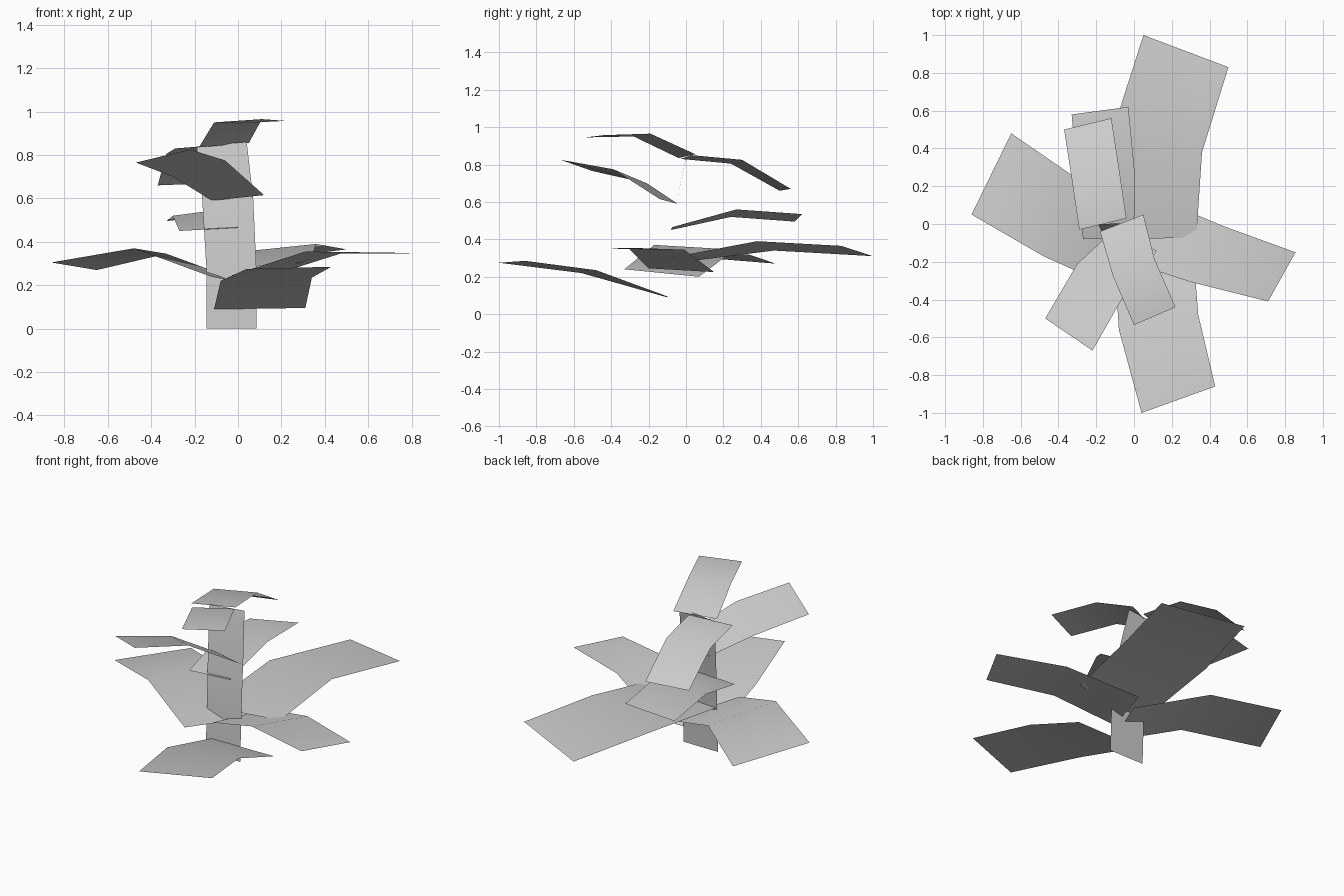
import bpy
import bmesh

cube = bpy.data.objects.get("Cube")
if cube:
    bpy.data.objects.remove(cube, do_unlink=True)

# Single pale grey for the whole plant
grey = bpy.data.materials.new("pale_grey")
grey.use_nodes = True
grey.diffuse_color = (0.6, 0.6, 0.6, 1)
grey.node_tree.nodes["Principled BSDF"].inputs["Base Color"].default_value = (0.6, 0.6, 0.6, 1)


def blade(name, edge_a, edge_b):
    """Thin bent strip bridged between two edge paths."""
    bm = bmesh.new()
    a = [bm.verts.new(p) for p in edge_a]
    b = [bm.verts.new(p) for p in edge_b]
    for i in range(len(a) - 1):
        face = bm.faces.new((a[i], b[i], b[i + 1], a[i + 1]))
        face.smooth = True
    bm.normal_update()
    # Leaves face upwards
    if sum(f.normal.z * f.calc_area() for f in bm.faces) < 0:
        bmesh.ops.reverse_faces(bm, faces=bm.faces[:])
    mesh = bpy.data.meshes.new(name)
    bm.to_mesh(mesh)
    bm.free()
    mesh.materials.append(grey)
    obj = bpy.data.objects.new(name, mesh)
    bpy.context.scene.collection.objects.link(obj)
    return obj


# Flat stem, leaning back towards its top
blade("stem",
      [(-0.145, -0.10, 0), (-0.145, -0.09, 0.27), (-0.165, -0.05, 0.60), (-0.19, 0.00, 0.84)],
      [(0.085, -0.10, 0), (0.085, -0.09, 0.27), (0.07, -0.05, 0.60), (0.04, 0.005, 0.86)])

# Leaves: each has two edges running from base over the bend to the tip
blade("lower_front_leaf",
      [(-0.11, -0.10, 0.09), (-0.08, -0.56, 0.22), (0.04, -1.00, 0.275)],
      [(0.31, -0.10, 0.095), (0.34, -0.48, 0.235), (0.43, -0.86, 0.285)])

blade("large_back_leaf",
      [(-0.14, -0.085, 0.27), (-0.12, 0.47, 0.34), (0.05, 1.00, 0.31)],
      [(0.33, -0.07, 0.305), (0.36, 0.38, 0.39), (0.50, 0.83, 0.365)])

blade("lower_left_leaf",
      [(-0.03, -0.20, 0.245), (0.31, -0.31, 0.355), (0.71, -0.41, 0.35)],
      [(0.09, 0.15, 0.225), (0.47, -0.01, 0.345), (0.855, -0.15, 0.345)])

blade("lower_right_leaf",
      [(-0.125, -0.33, 0.24), (-0.48, -0.17, 0.37), (-0.86, 0.05, 0.305)],
      [(0.065, 0.07, 0.20), (-0.33, 0.26, 0.345), (-0.65, 0.48, 0.27)])

blade("middle_back_leaf",
      [(-0.27, -0.08, 0.45), (-0.30, 0.24, 0.52), (-0.33, 0.58, 0.495)],
      [(0.00, -0.075, 0.465), (0.004, 0.27, 0.56), (-0.03, 0.62, 0.535)])

blade("upper_front_leaf",
      [(-0.12, -0.045, 0.59), (-0.30, -0.21, 0.70), (-0.47, -0.50, 0.765)],
      [(0.12, -0.14, 0.615), (-0.06, -0.39, 0.775), (-0.22, -0.67, 0.825)])

blade("upper_back_leaf",
      [(-0.29, -0.03, 0.83), (-0.33, 0.24, 0.805), (-0.37, 0.50, 0.66)],
      [(-0.04, 0.03, 0.85), (-0.08, 0.30, 0.825), (-0.12, 0.56, 0.67)])

blade("top_front_leaf",
      [(-0.18, -0.04, 0.835), (-0.11, -0.28, 0.95), (0.00, -0.535, 0.945)],
      [(0.05, 0.05, 0.855), (0.11, -0.19, 0.965), (0.22, -0.44, 0.957)])
